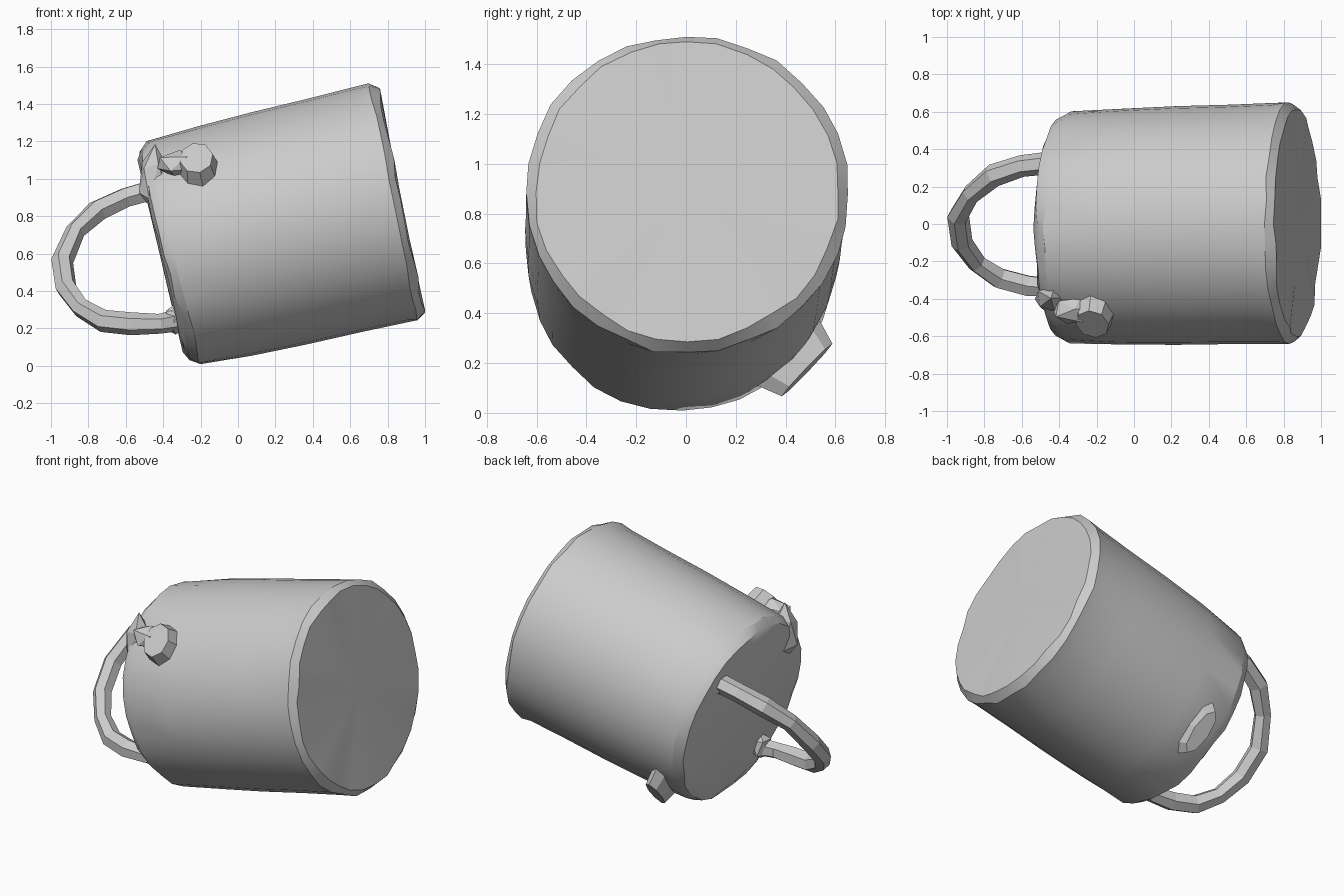
import bpy, bmesh, math, random
from mathutils import Matrix, Vector

random.seed(4)
cube = bpy.data.objects.get("Cube")
if cube:
    bpy.data.objects.remove(cube)

GREY = (0.6, 0.6, 0.6, 1)
mat = bpy.data.materials.new("plain_grey")
mat.use_nodes = True
mat.diffuse_color = GREY
mat.node_tree.nodes["Principled BSDF"].inputs["Base Color"].default_value = GREY

# Frame of the tilted vessel: local z runs along its axis from base to mouth
TILT = math.atan2(0.28, 1.2)
c, s = math.cos(TILT), math.sin(TILT)
frame = Matrix(((0, -s, c, -0.36), (1, 0, 0.02, -0.02), (0, c, s, 0.60), (0, 0, 0, 1)))


def add_object(name, data):
    obj = bpy.data.objects.new(name, data)
    bpy.context.collection.objects.link(obj)
    data.materials.append(mat)
    return obj


def finish(name, bm, matrix, smooth=False):
    bmesh.ops.recalc_face_normals(bm, faces=bm.faces)
    bm.transform(matrix)
    mesh = bpy.data.meshes.new(name)
    bm.to_mesh(mesh)
    bm.free()
    obj = add_object(name, mesh)
    if smooth:
        bpy.ops.object.select_all(action='DESELECT')
        obj.select_set(True)
        bpy.context.view_layer.objects.active = obj
        bpy.ops.object.shade_smooth_by_angle(angle=math.radians(28))


def jitter(verts, amount):
    for v in verts:
        v.co += Vector([random.uniform(-amount, amount) for _ in range(3)])


# Closed vessel, turned from a radius / height profile, with worn rims
profile = [(0, -0.058), (0.53, -0.052), (0.585, -0.03), (0.615, 0.02), (0.63, 0.3),
           (0.638, 0.6), (0.64, 0.9), (0.645, 1.15), (0.65, 1.222), (0.61, 1.266),
           (0.3, 1.268), (0, 1.268)]
bm = bmesh.new()
pts = [bm.verts.new((r, 0, h)) for r, h in profile]
edges = [bm.edges.new(pair) for pair in zip(pts, pts[1:])]
bmesh.ops.spin(bm, geom=pts + edges, cent=(0, 0, 0), axis=(0, 0, 1),
               angle=math.tau, steps=32, use_duplicate=False)
bmesh.ops.remove_doubles(bm, verts=bm.verts, dist=0.0005)
rims = [v for v in bm.verts if v.co.xy.length > 0.5 and not 0.1 < v.co.z < 1.2]
for v in bm.verts:
    if v.co.z > 1.2:
        v.co.z += 0.03 * v.co.y
jitter(rims, 0.008)
finish("vessel_body", bm, frame, smooth=True)


# Opposed side lugs, faceted and set radially into the wall
def lug(name, height, angle, radius, along, around, depth):
    bm = bmesh.new()
    bmesh.ops.create_cone(bm, cap_ends=True, segments=8, radius1=1.15,
                          radius2=0.9, depth=depth)
    place = (frame @ Matrix.Translation((0, 0, height)) @ Matrix.Rotation(angle, 4, 'Z')
             @ Matrix.Translation((radius, 0, 0)) @ Matrix.Rotation(math.pi / 2, 4, 'Y')
             @ Matrix.Diagonal((along, around, 1, 1)))
    finish(name, bm, place)


lug("front_lug", 0.25, math.atan2(0.44, -0.49), 0.64, 0.1, 0.12, 0.12)
lug("back_lug", 0.14, math.atan2(-0.45, 0.48), 0.63, 0.06, 0.165, 0.12)


# Rough lumps joining the front lug to the base rim, and the handle to the base
def lump(name, location, size):
    bm = bmesh.new()
    bmesh.ops.create_icosphere(bm, subdivisions=1, radius=1)
    jitter(bm.verts, 0.1)
    finish(name, bm, Matrix.Translation(location) @ Matrix.Diagonal((*size, 1)))


lump("rim_lump", (-0.445, -0.40, 0.99), (0.09, 0.08, 0.18))
lump("lug_bridge", (-0.32, -0.46, 1.08), (0.12, 0.08, 0.07))
lump("upper_handle_joint", (-0.46, 0.33, 0.93), (0.07, 0.06, 0.07))
lump("lower_handle_joint", (-0.33, -0.3, 0.25), (0.07, 0.07, 0.09))

# Arched handle swept along a short path
path = [(-0.42, 0.33, 0.95), (-0.6, 0.31, 0.9), (-0.75, 0.26, 0.83), (-0.87, 0.16, 0.72),
        (-0.94, 0.04, 0.56), (-0.92, -0.1, 0.42), (-0.84, -0.21, 0.31),
        (-0.72, -0.29, 0.24), (-0.57, -0.33, 0.225), (-0.42, -0.34, 0.225),
        (-0.29, -0.28, 0.25)]
curve = bpy.data.curves.new("handle", 'CURVE')
curve.dimensions = '3D'
curve.bevel_depth = 0.058
curve.bevel_resolution = 1
curve.use_fill_caps = True
spline = curve.splines.new('POLY')
spline.points.add(len(path) - 1)
for point, co in zip(spline.points, path):
    point.co = (*co, 1)
    point.radius = random.uniform(0.9, 1.08)
spline.use_smooth = False
add_object("handle", curve)
